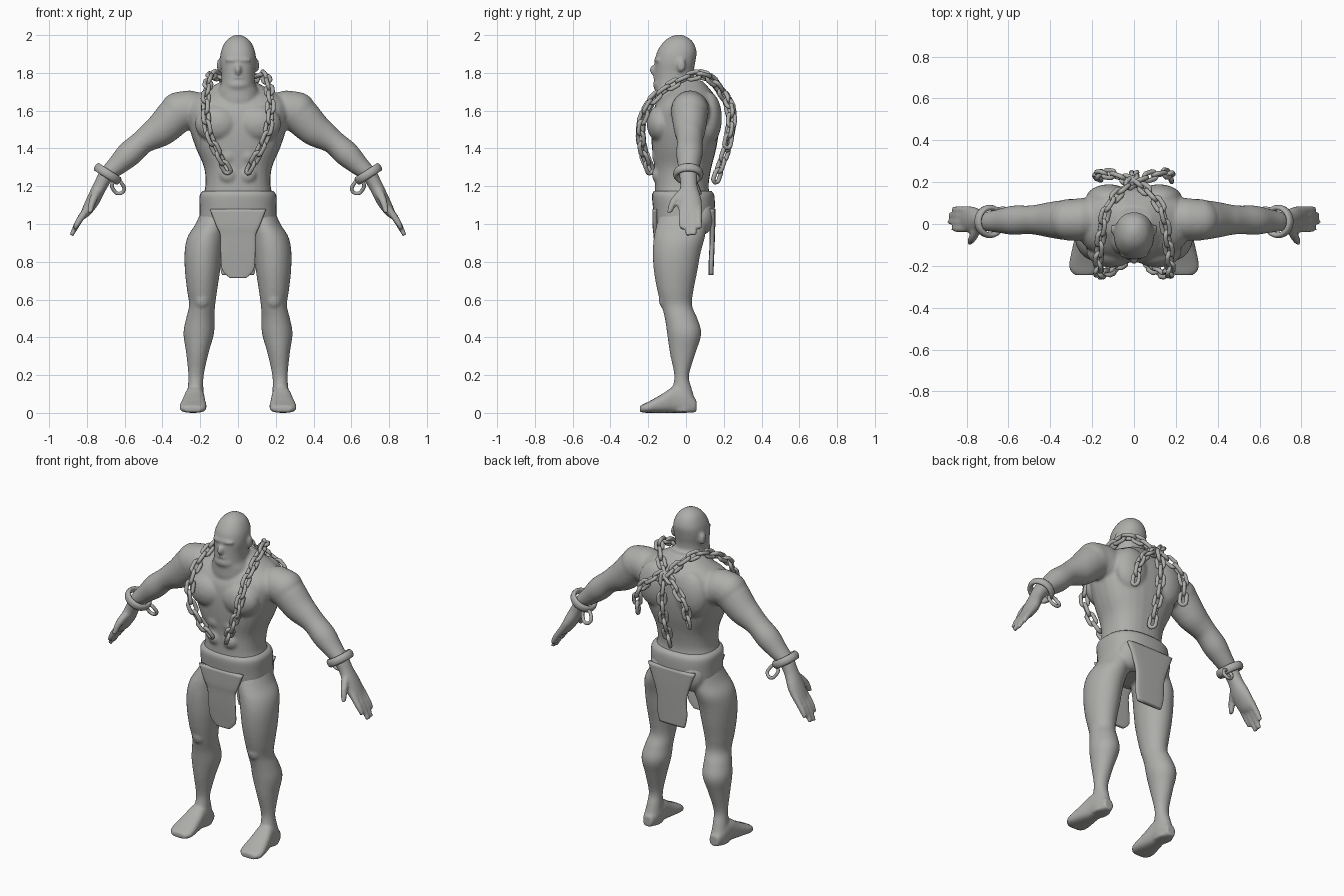
import bpy, bmesh, math
from mathutils import Vector, Matrix

X, Y, Z = Vector((1, 0, 0)), Vector((0, 1, 0)), Vector((0, 0, 1))
stone = bpy.data.materials.new("warm grey")
stone.diffuse_color = (0.42, 0.42, 0.405, 1)


def spline(rows, steps):
    """Catmull-Rom through rows of numbers."""
    rows = [Vector(r) for r in rows]
    out = []
    for i in range(len(rows) - 1):
        p0, p1, p2 = rows[max(i - 1, 0)], rows[i], rows[i + 1]
        p3 = rows[min(i + 2, len(rows) - 1)]
        for k in range(steps):
            t = k / steps
            out.append(0.5 * (2 * p1 + (p2 - p0) * t + (2 * p0 - 5 * p1 + 4 * p2 - p3) * t * t
                              + (3 * p1 - p0 - 3 * p2 + p3) * t ** 3))
    return out + [rows[-1]]


def loft(bm, rows, u=X, v=None, p=2.0, sx=1, n=28, steps=4):
    """Rows are x, y, z, half size along u, half size along v."""
    rows = spline(rows, steps)
    cs = [Vector((r[0] * sx, r[1], r[2])) for r in rows]
    rings = []
    for i, r in enumerate(rows):
        w = v or (cs[min(i + 1, len(cs) - 1)] - cs[max(i - 1, 0)]).normalized().cross(u).normalized()
        ring = []
        for k in range(n):
            c, s = math.cos(2 * math.pi * k / n), math.sin(2 * math.pi * k / n)
            c, s = (math.copysign(abs(q) ** (2 / p), q) for q in (c, s))
            ring.append(bm.verts.new(cs[i] + u * (r[3] * c) + w * (r[4] * s)))
        rings.append(ring)
    for a, b in zip(rings, rings[1:]):
        for k in range(n):
            bm.faces.new((a[k], a[(k + 1) % n], b[(k + 1) % n], b[k]))
    bm.faces.new(rings[0])
    bm.faces.new(rings[-1])


def slices(bm, rows, **kw):
    """Horizontal slices: z, x centre, half width, front y, back y."""
    loft(bm, [(x, (f + b) / 2, z, a, (b - f) / 2) for z, x, a, f, b in rows], X, Y, **kw)


def ball(bm, loc, size, rot=0):
    m = Matrix.Translation(loc) @ Matrix.Rotation(rot, 4, 'Y') @ Matrix.Diagonal((*size, 1))
    bmesh.ops.create_uvsphere(bm, u_segments=24, v_segments=14, radius=1, matrix=m)


def ring(bm, m, radius, straight, tube, depth, n=18, k=8):
    """Closed oval ring lying in the local xy plane, long along y."""
    vs = []
    for i in range(n):
        t = 2 * math.pi * (i + 0.5) / n
        c, s = math.cos(t), math.sin(t)
        vs.append([])
        for j in range(k):
            q = 2 * math.pi * j / k
            r = radius + tube * math.cos(q)
            vs[i].append(bm.verts.new(m @ Vector((r * c, r * s + math.copysign(straight, s),
                                                  depth * math.sin(q)))))
    for i in range(n):
        a, b = vs[i], vs[(i + 1) % n]
        for j in range(k):
            bm.faces.new((a[j], b[j], b[(j + 1) % k], a[(j + 1) % k]))


def frame(x, y, z, loc):
    m = Matrix((x, y, z)).transposed().to_4x4()
    m.translation = loc
    return m


def finish(bm, name):
    bmesh.ops.recalc_face_normals(bm, faces=bm.faces)
    me = bpy.data.meshes.new(name)
    bm.to_mesh(me)
    bm.free()
    me.materials.append(stone)
    for f in me.polygons:
        f.use_smooth = True
    ob = bpy.data.objects.new(name, me)
    bpy.context.collection.objects.link(ob)
    return ob


# Body: torso, neck and head
bm = bmesh.new()
slices(bm, [(0.98, 0, .14, -.13, .1), (1.06, 0, .185, -.16, .13), (1.15, 0, .183, -.165, .125),
            (1.21, 0, .172, -.165, .12), (1.3, 0, .18, -.168, .135), (1.4, 0, .222, -.18, .16),
            (1.5, 0, .255, -.185, .175), (1.6, 0, .27, -.175, .175), (1.66, 0, .25, -.14, .165),
            (1.71, 0, .17, -.09, .13), (1.76, 0, .08, -.06, .085)], p=2.4)
slices(bm, [(1.58, 0, .13, -.15, .08), (1.65, 0, .118, -.163, .075), (1.70, 0, .113, -.163, .065),
            (1.74, 0, .092, -.167, .045), (1.80, 0, .089, -.166, .04), (1.86, 0, .096, -.163, .05),
            (1.915, 0, .09, -.152, .056), (1.965, 0, .067, -.118, .036), (1.99, 0, .038, -.085, .005),
            (2.002, 0, .01, -.05, -.025)], p=2.2)
# Face details
ball(bm, (0, -.166, 1.815), (.018, .026, .03))
ball(bm, (0, -.146, 1.868), (.07, .024, .014))
ball(bm, (0, -.125, 1.738), (.068, .05, .04))
ball(bm, (0, -.158, 1.775), (.035, .016, .01))

for s in (1, -1):
    # Muscles and ears
    ball(bm, (s * .1, -.025, 1.84), (.012, .024, .036))
    ball(bm, (s * .11, -.13, 1.53), (.118, .078, .1))
    ball(bm, (s * .31, .02, 1.595), (.098, .1, .105), s * .6)
    ball(bm, (s * .12, .12, 1.56), (.11, .07, .14))
    ball(bm, (s * .09, .08, 1.04), (.09, .07, .1))
    for z in (1.26, 1.36):
        ball(bm, (s * .05, -.14, z), (.05, .04, .05))
    # Arm and palm
    loft(bm, [(.18, .03, 1.58, .1, .1), (.29, .02, 1.6, .1, .105), (.40, .02, 1.505, .085, .09),
              (.46, .02, 1.465, .073, .076), (.51, .02, 1.43, .068, .064), (.577, .018, 1.37, .07, .068),
              (.64, .015, 1.31, .058, .054), (.695, .012, 1.26, .048, .042), (.73, .015, 1.2, .046, .037),
              (.765, .02, 1.13, .062, .036), (.80, .022, 1.07, .062, .028), (.82, .022, 1.045, .05, .02)],
         Y, sx=s)
    # Fingers and thumb
    for y, tip in ((-.022, .975), (.009, .938), (.04, .942), (.068, .975)):
        loft(bm, [(.79, y, 1.09, .018, .02), (.84, y, 1.02, .018, .018),
                  (.883 - (tip - .938) * .5, y + .002, tip, .014, .012)], Y, sx=s, n=12)
    loft(bm, [(.74, -.01, 1.18, .025, .025), (.768, -.06, 1.125, .024, .021), (.785, -.088, 1.06, .014, .014)],
         Y, sx=s, n=12)
    # Leg
    slices(bm, [(1.08, .1, .09, -.13, .12), (1.0, .135, .09, -.155, .11), (.93, .168, .1, -.17, .1),
                (.85, .183, .1, -.176, .078), (.75, .188, .093, -.17, .06), (.65, .19, .08, -.152, .04),
                (.57, .19, .069, -.13, .032), (.5, .2, .075, -.112, .06), (.42, .208, .081, -.1, .081),
                (.32, .215, .06, -.086, .052), (.2, .222, .041, -.062, .016), (.13, .225, .042, -.072, .03),
                (.06, .228, .048, -.08, .05), (.004, .228, .045, -.08, .05)], sx=s)
    ball(bm, (s * .19, -.1, .6), (.045, .045, .055))
    # Foot
    loft(bm, [(.228, .055, .035, .03, .033), (.228, 0, .06, .047, .06), (.23, -.06, .07, .052, .07),
              (.234, -.12, .052, .062, .052), (.238, -.19, .032, .072, .032), (.238, -.225, .024, .066, .023),
              (.238, -.245, .02, .045, .016)], X, Z, p=2.6, sx=s)
body = finish(bm, "body")
rm = body.modifiers.new("blend", 'REMESH')
rm.mode, rm.voxel_size, rm.use_smooth_shade = 'VOXEL', 0.009, True
sm = body.modifiers.new("soften", 'SMOOTH')
sm.factor, sm.iterations = 0.5, 4

# Hip cloth with front and back flaps
bm = bmesh.new()
slices(bm, [(.985, 0, .16, -.15, .125), (1.0, 0, .2, -.165, .142), (1.08, 0, .203, -.174, .152),
            (1.15, 0, .203, -.18, .15), (1.175, 0, .185, -.17, .135)], p=2.5, n=40)
finish(bm, "hip_cloth")
bm = bmesh.new()
slices(bm, [(1.08, 0, .15, -.178, -.15), (.99, 0, .115, -.177, -.152), (.94, 0, .094, -.172, -.15),
            (.85, 0, .092, -.165, -.145), (.76, 0, .085, -.155, -.135), (.715, 0, .045, -.15, -.132)], p=4)
finish(bm, "front_flap")
bm = bmesh.new()
slices(bm, [(1.08, 0, .16, .12, .156), (.99, 0, .125, .125, .155), (.9, 0, .1, .125, .152),
            (.8, 0, .1, .12, .148), (.73, 0, .085, .12, .145)], p=4)
finish(bm, "back_flap")


def chain(bm, pts, pitch=.06):
    """Links laid evenly along a smooth path, rolled alternately."""
    path, travelled, count = spline(pts, 30), 0, 0
    for a, b in zip(path, path[1:]):
        travelled += (b - a).length
        if travelled < count * pitch:
            continue
        t = (b - a).normalized()
        out = Vector((a.x * .3, a.y, .12))
        side = t.cross(out).normalized()
        side = Matrix.Rotation(math.radians(50 if count % 2 else -40), 3, t) @ side
        ring(bm, frame(side, t, side.cross(t), a), .019, .016, .0115, .0115)
        count += 1


# Chains over both shoulders, joined behind the neck
bm = bmesh.new()
for s in (1, -1):
    chain(bm, [(s * .065, -.195, 1.30), (s * .11, -.225, 1.38), (s * .155, -.24, 1.48), (s * .17, -.225, 1.57),
               (s * .17, -.165, 1.67), (s * .155, -.04, 1.755), (s * .13, .07, 1.79), (s * .08, .14, 1.76),
               (s * .01, .2, 1.68)])
    # Loose ends hanging on the back
    chain(bm, [(s * .03, .21, 1.67), (s * .1, .235, 1.62), (s * .16, .24, 1.54), (s * .175, .215, 1.4)])
chain(bm, [(0, .215, 1.66), (0, .235, 1.56), (0, .22, 1.42), (0, .18, 1.3), (0, .15, 1.21)])
finish(bm, "chains")

# Wrist cuffs, each with one hanging link
bm = bmesh.new()
for s in (1, -1):
    axis = Vector((s * .54, 0, -.84)).normalized()
    ring(bm, frame(axis.cross(Y), Y, axis, Vector((s * .69, .012, 1.265))), .066, 0, .014, .024, 32, 10)
    hang = Vector((-s * .5, .35, -.8)).normalized()
    flat = hang.cross(Vector((0, 1, .3))).normalized()
    ring(bm, frame(flat, hang, flat.cross(hang), Vector((s * .635, .06, 1.195))), .028, .01, .01, .01)
finish(bm, "wrist_cuffs")
